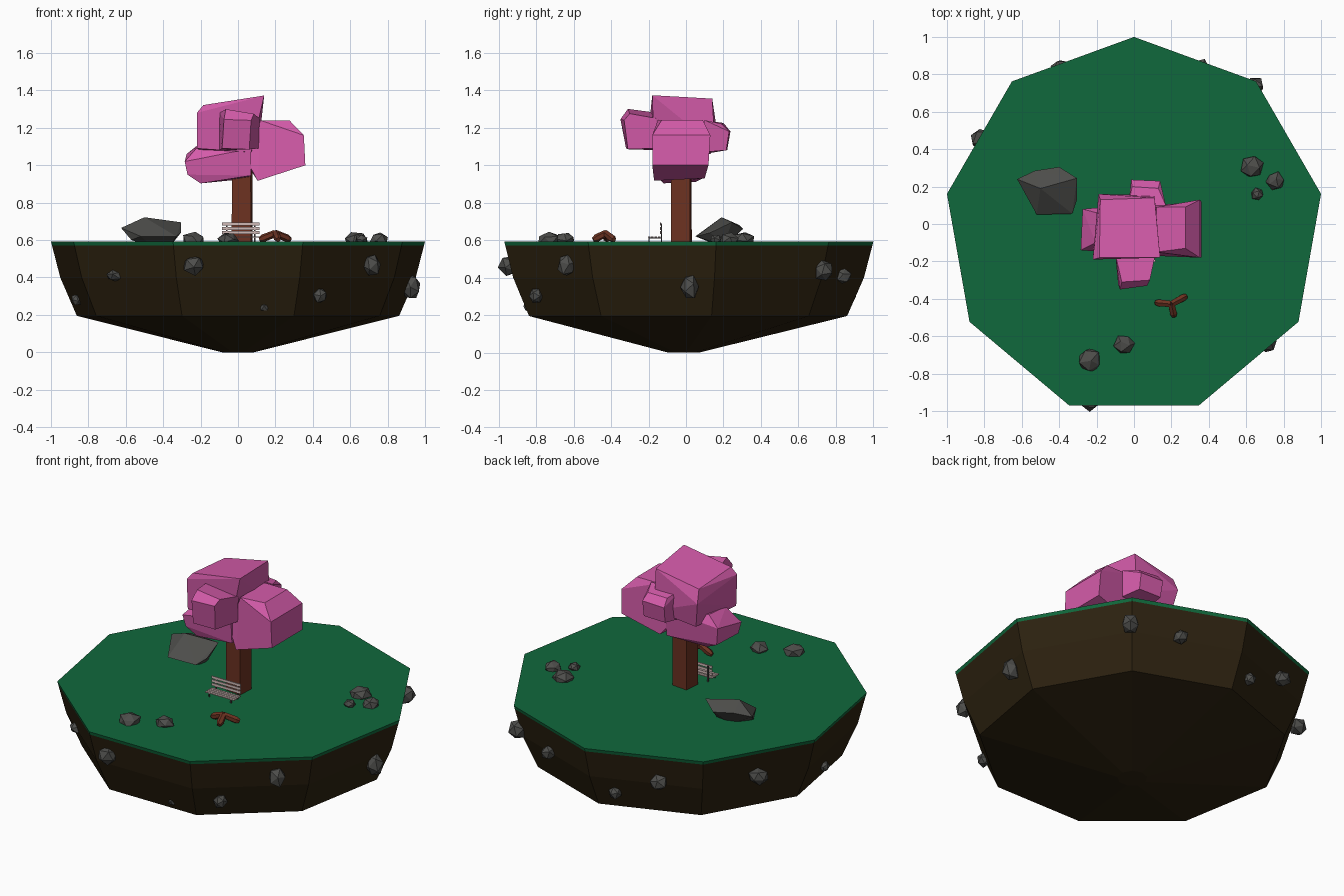
import bpy, bmesh, math, random
from mathutils import Vector, Matrix


def mat(name, r, g, b):
    m = bpy.data.materials.new(name)
    m.diffuse_color = (r, g, b, 1)
    return m


GRASS = mat("grass green", 0.005, 0.14, 0.045)
SOIL = mat("dark soil", 0.026, 0.016, 0.005)
PINK = mat("blossom pink", 0.66, 0.105, 0.40)
BARK = mat("bark brown", 0.15, 0.032, 0.015)
STONE = mat("stone grey", 0.075, 0.075, 0.07)
SLAT = mat("pale bench wood", 0.62, 0.48, 0.46)
FRAME = mat("bench frame dark", 0.06, 0.05, 0.05)


def finish(name, bm, material):
    bmesh.ops.recalc_face_normals(bm, faces=bm.faces)
    me = bpy.data.meshes.new(name)
    bm.to_mesh(me)
    bm.free()
    me.materials.append(material)
    ob = bpy.data.objects.new(name, me)
    bpy.context.collection.objects.link(ob)
    return ob


def lathe(name, profile, sides, material, start=90, centre=(0, 0)):
    """Stack of polygon rings (radius, z), capped at both ends."""
    bm = bmesh.new()
    rings = []
    for r, z in profile:
        angles = [math.radians(start + 360 * i / sides) for i in range(sides)]
        rings.append([bm.verts.new((centre[0] + r * math.cos(a), centre[1] + r * math.sin(a), z))
                      for a in angles])
    for lo, hi in zip(rings, rings[1:]):
        for i in range(sides):
            j = (i + 1) % sides
            bm.faces.new((lo[i], lo[j], hi[j], hi[i]))
    bm.faces.new(rings[0])
    bm.faces.new(rings[-1])
    return finish(name, bm, material)


def hull(name, points, material):
    """Chunky convex solid around a few corner points."""
    bm = bmesh.new()
    for p in points:
        bm.verts.new(p)
    res = bmesh.ops.convex_hull(bm, input=bm.verts)
    junk = {g for g in res["geom_interior"] + res["geom_unused"] if isinstance(g, bmesh.types.BMVert)}
    bmesh.ops.delete(bm, geom=list(junk), context='VERTS')
    bmesh.ops.dissolve_limit(bm, angle_limit=math.radians(8), verts=bm.verts, edges=bm.edges)
    return finish(name, bm, material)


def rock(name, pos, size, seed):
    """Jittered icosahedron."""
    rnd = random.Random(seed)
    bm = bmesh.new()
    bmesh.ops.create_icosphere(bm, subdivisions=1, radius=1)
    turn = Matrix.Rotation(rnd.uniform(0, 6), 3, 'Z') @ Matrix.Rotation(rnd.uniform(0, 6), 3, 'X')
    for v in bm.verts:
        p = turn @ v.co * rnd.uniform(0.88, 1.08)
        v.co = Vector(pos) + Vector((p.x * size[0], p.y * size[1], p.z * size[2]))
    return finish(name, bm, STONE)


def box(name, centre, size, material):
    bm = bmesh.new()
    bmesh.ops.create_cube(bm, size=1)
    for v in bm.verts:
        v.co = Vector([c + a * s for c, a, s in zip(centre, v.co, size)])
    return finish(name, bm, material)


# Floating island: nine-sided soil body with a thin grass cap
island = lathe("island", [(0.085, 0), (0.875, 0.195), (0.965, 0.40), (1.01, 0.572), (1.0154, 0.592)],
               9, SOIL, centre=(0, -0.0154))
island.data.materials.append(GRASS)
for f in island.data.polygons:
    if f.center.z > 0.575:
        f.material_index = 1

# Tree trunk
lathe("trunk", [(0.073, 0.585), (0.071, 1.05)], 4, BARK, start=40, centre=(0.022, -0.025))

# Blossom clumps
hull("top_blossom", [
    (-0.18, 0.13, 1.30), (0.11, 0.14, 1.355), (0.14, -0.18, 1.373), (-0.185, -0.18, 1.322),
    (-0.22, -0.19, 1.28), (-0.19, 0.16, 1.22), (-0.22, -0.18, 1.09), (0.07, -0.17, 1.07),
    (0.11, 0.155, 1.10), (-0.16, 0.13, 1.06)], PINK)
hull("left_blossom", [
    (-0.205, -0.10, 1.11), (-0.20, 0.06, 1.12), (0.07, -0.17, 1.09), (0.07, 0.11, 1.10),
    (-0.285, -0.14, 1.02), (-0.275, 0.08, 1.06), (-0.27, -0.13, 0.95), (-0.26, 0.07, 0.95),
    (-0.20, -0.12, 0.903), (-0.18, 0.05, 0.91), (0.07, -0.16, 0.945), (0.07, 0.09, 0.93)], PINK)
hull("right_blossom", [
    (0.12, -0.15, 1.24), (0.12, 0.09, 1.24), (0.275, -0.13, 1.24), (0.275, 0.09, 1.24),
    (0.352, -0.18, 1.16), (0.352, 0.13, 1.16), (0.36, -0.18, 1.0), (0.36, 0.12, 1.0),
    (0.105, -0.17, 0.917), (0.11, 0.10, 0.93), (0.05, -0.15, 1.02), (0.05, 0.09, 1.0)], PINK)
hull("front_blossom", [
    (-0.065, -0.31, 1.30), (0.085, -0.30, 1.275), (-0.10, -0.16, 1.28), (0.115, -0.16, 1.25),
    (-0.075, -0.35, 1.245), (0.07, -0.33, 1.24), (-0.085, -0.32, 1.09), (0.06, -0.31, 1.085),
    (-0.10, -0.16, 1.08), (0.11, -0.16, 1.09)], PINK)
hull("back_blossom", [
    (-0.01, 0.20, 1.225), (0.13, 0.19, 1.22), (-0.015, 0.237, 1.18), (0.14, 0.23, 1.18),
    (-0.01, 0.22, 1.08), (0.14, 0.215, 1.08), (-0.03, 0.10, 1.24), (0.17, 0.10, 1.24),
    (-0.02, 0.10, 1.06), (0.17, 0.10, 1.07)], PINK)

# Boulder
hull("boulder", [
    (-0.625, 0.24, 0.665), (-0.53, 0.285, 0.68), (-0.40, 0.305, 0.66), (-0.305, 0.245, 0.695),
    (-0.305, 0.13, 0.64), (-0.33, 0.055, 0.62), (-0.52, 0.05, 0.62), (-0.50, 0.19, 0.722),
    (-0.57, 0.15, 0.60), (-0.45, 0.20, 0.56), (-0.36, 0.20, 0.57)], STONE)

# Small stones on the grass: x, y, radius
for i, (x, y, r) in enumerate([(0.63, 0.305, 0.066), (0.755, 0.23, 0.053), (0.66, 0.16, 0.036),
                               (-0.237, -0.73, 0.068), (-0.052, -0.645, 0.056)]):
    rock(f"grass_stone_{i}", (x, y, 0.602), (r, r, 0.045 if r > 0.04 else 0.03), i)

# Stones embedded in the soil wall: x, y, z, width radius, height radius
wall = [(-0.235, -0.94, 0.465, 0.062, 0.055), (-0.66, -0.64, 0.41, 0.05, 0.035),
        (0.715, -0.635, 0.465, 0.052, 0.063), (0.44, -0.80, 0.305, 0.042, 0.045),
        (0.14, -0.84, 0.245, 0.03, 0.03), (0.925, 0.02, 0.35, 0.052, 0.075),
        (0.645, 0.735, 0.435, 0.055, 0.06), (0.36, 0.84, 0.41, 0.045, 0.045),
        (-0.12, 0.87, 0.30, 0.042, 0.042), (-0.39, 0.83, 0.42, 0.055, 0.05),
        (-0.82, 0.455, 0.43, 0.06, 0.048), (-0.865, -0.13, 0.28, 0.03, 0.035)]
for i, (x, y, z, w, h) in enumerate(wall):
    rock(f"wall_stone_{i}", (x, y, z), (w, w, h), 20 + i)

# Pile of logs leaning together
for i, (ex, ey) in enumerate([(0.28, -0.385), (0.115, -0.42), (0.215, -0.495)]):
    a, b = Vector((ex, ey, 0.602)), Vector((0.2, -0.428, 0.636))
    log = lathe(f"log_{i}", [(0.013, 0), (0.021, 0.02), (0.019, (b - a).length)], 6, BARK)
    log.matrix_world = Matrix.Translation(a) @ (b - a).to_track_quat('Z', 'Y').to_matrix().to_4x4()

# Bench: seat slats, back slats and two end frames
for i in range(4):
    box(f"seat_slat_{i}", (0.015, -0.197 + i * 0.018, 0.617), (0.2, 0.013, 0.006), SLAT)
for i in range(3):
    box(f"back_slat_{i}", (0.015, -0.137, 0.641 + i * 0.022), (0.2, 0.005, 0.016), SLAT)
for side in (-1, 1):
    x = 0.015 + side * 0.075
    box("bench_back_post", (x, -0.131, 0.64), (0.008, 0.006, 0.1), FRAME)
    box("bench_front_leg", (x, -0.197, 0.602), (0.008, 0.006, 0.026), FRAME)
    box("bench_rail", (x, -0.165, 0.612), (0.008, 0.07, 0.005), FRAME)
